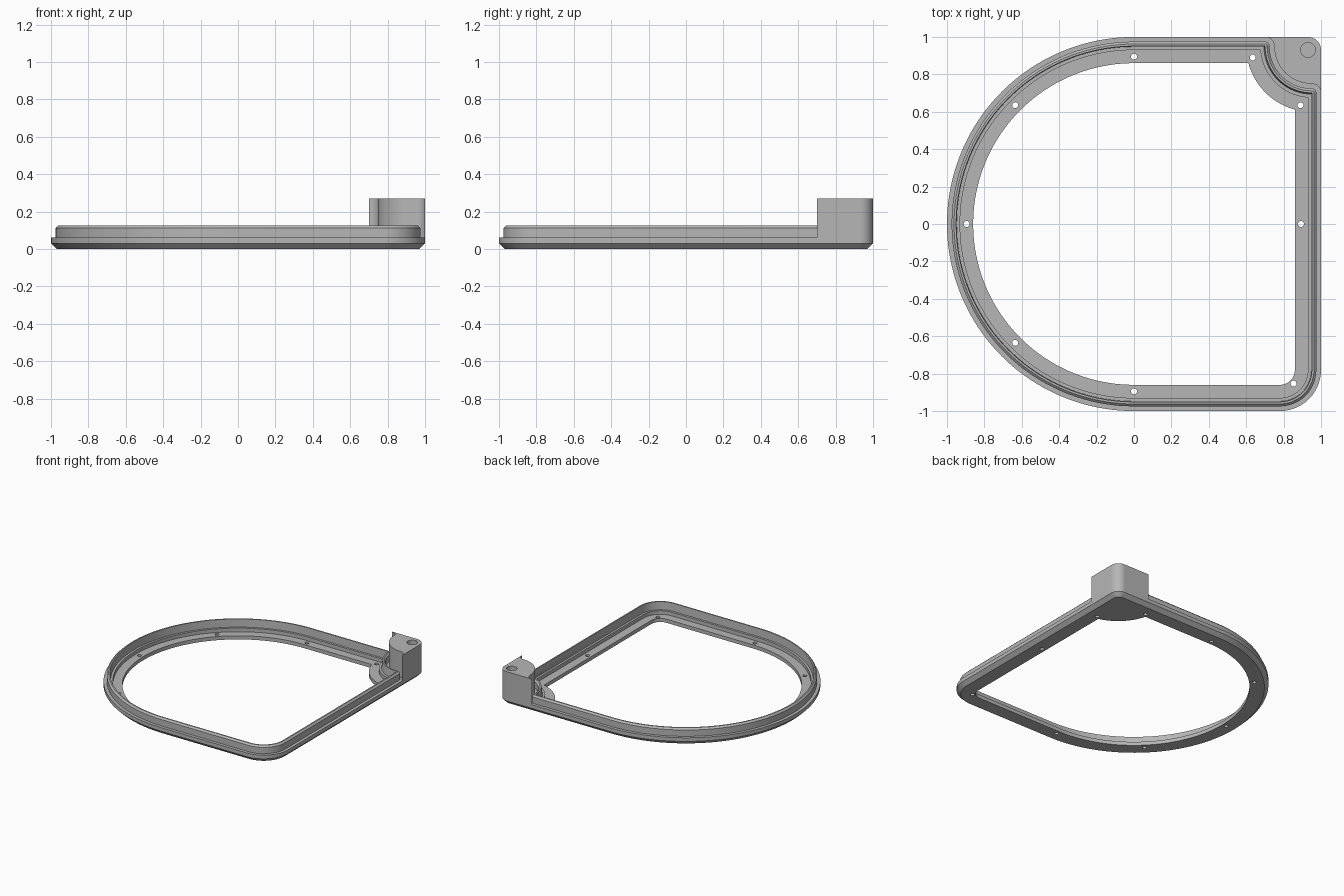
import bpy, bmesh
from math import sin, cos, asin, radians, degrees

cube = bpy.data.objects.get("Cube")
if cube:
    bpy.data.objects.remove(cube, do_unlink=True)

grey = bpy.data.materials.new("matte grey")
grey.use_nodes = True
grey.diffuse_color = (0.47, 0.47, 0.47, 1)
grey.node_tree.nodes["Principled BSDF"].inputs["Base Color"].default_value = (0.47, 0.47, 0.47, 1)

SWEEP, CORNER, FILLET, NOTCH = 80, 14, 8, 20


def arc(cx, cy, r, start, end, steps):
    angles = [radians(start + (end - start) * i / steps) for i in range(steps + 1)]
    return [(cx + r * cos(a), cy + r * sin(a)) for a in angles]


def line(p, q, steps):
    return [(p[0] + (q[0] - p[0]) * i / steps, p[1] + (q[1] - p[1]) * i / steps)
            for i in range(steps + 1)]


def main_run(d):
    """Round side and front corner, inset by d."""
    return arc(0, 0, 1 - d, 90, 270, SWEEP) + arc(0.78, -0.78, 0.22 - d, -90, 0, CORNER)


def corner_run(d, notched):
    """Back corner, either square-ish or curving inward around the post."""
    e = 1 - d
    if not notched:
        return (line((e, 0.70), (e, 0.93), FILLET) + arc(0.93, 0.93, 0.07 - d, 0, 90, NOTCH)
                + line((0.93, e), (0.70, e), FILLET))
    if d < 0.05:
        return (arc(0.95, 0.70, 0.05 - d, 0, 90, FILLET)
                + arc(0.95, 0.95, 0.2 + d, -90, -180, NOTCH)
                + arc(0.70, 0.95, 0.05 - d, 0, 90, FILLET))
    r = 0.2 + 1.07 * d
    tilt = degrees(asin((0.05 - d) / r))
    bend = arc(0.95, 0.95, r, -90 + tilt, -180 - tilt, NOTCH)
    return [bend[0]] * (FILLET + 1) + bend + [bend[-1]] * (FILLET + 1)


def finish(bm, name):
    bmesh.ops.remove_doubles(bm, verts=bm.verts, dist=1e-5)
    bmesh.ops.recalc_face_normals(bm, faces=bm.faces)
    mesh = bpy.data.meshes.new(name)
    bm.to_mesh(mesh)
    bm.free()
    mesh.materials.append(grey)
    obj = bpy.data.objects.new(name, mesh)
    bpy.context.collection.objects.link(obj)
    return obj


def drill(obj, centres, radius, z0, z1):
    """Cut round holes, then drop the cutter."""
    bm = bmesh.new()
    for x, y in centres:
        ring = arc(x, y, radius, 0, 337.5, 15)
        face = bm.faces.new([bm.verts.new((px, py, z0)) for px, py in ring])
        ext = bmesh.ops.extrude_face_region(bm, geom=[face])
        bmesh.ops.translate(bm, vec=(0, 0, z1 - z0),
                            verts=[v for v in ext["geom"] if isinstance(v, bmesh.types.BMVert)])
    cutter = finish(bm, "hole_cutter")
    cutter.hide_render = True
    mod = obj.modifiers.new("holes", "BOOLEAN")
    mod.operation, mod.solver, mod.object = "DIFFERENCE", "EXACT", cutter
    bpy.context.view_layer.objects.active = obj
    bpy.ops.object.modifier_apply(modifier=mod.name)
    bpy.data.objects.remove(cutter, do_unlink=True)


def smooth(obj):
    bpy.ops.object.select_all(action="DESELECT")
    obj.select_set(True)
    bpy.context.view_layer.objects.active = obj
    bpy.ops.object.shade_smooth_by_angle(angle=radians(25))


# Frame: chamfered base, raised lip, inner step and screw flange
profile = [(0.03, 0, False), (0, 0.03, False), (0, 0.06, False),
           (0.025, 0.06, True), (0.025, 0.112, True), (0.038, 0.125, True),
           (0.049, 0.125, True), (0.052, 0.06, True), (0.07, 0.06, True),
           (0.07, 0.03, True), (0.14, 0.03, True), (0.14, 0, True)]
bm = bmesh.new()
loops = [[bm.verts.new((x, y, z)) for x, y in main_run(d) + corner_run(d, notched)]
         for d, z, notched in profile]
count = len(loops[0])
for k, loop in enumerate(loops):
    after = loops[(k + 1) % len(loops)]
    for i in range(count):
        j = (i + 1) % count
        bm.faces.new((loop[i], loop[j], after[j], after[i]))
frame = finish(bm, "ring_frame")

# Screw holes through the flange
s = 0.635
drill(frame, [(0, 0.895), (-s, s), (-0.895, 0), (-s, -s), (0, -0.895),
              (0.853, -0.853), (0.893, 0), (0.89, s), (s, 0.89)], 0.016, -0.05, 0.05)
smooth(frame)

# Corner post with a blind hole in its top
bm = bmesh.new()
outline = corner_run(0, False) + corner_run(0, True)[::-1][1:-1]
low = [bm.verts.new((x, y, 0.06)) for x, y in outline]
high = [bm.verts.new((x, y, 0.27)) for x, y in outline]
for i in range(len(outline)):
    j = (i + 1) % len(outline)
    bm.faces.new((low[i], low[j], high[j], high[i]))
bm.faces.new(high)
bm.faces.new(low[::-1])
post = finish(bm, "corner_post")
drill(post, [(0.93, 0.93)], 0.04, 0.12, 0.3)
smooth(post)
